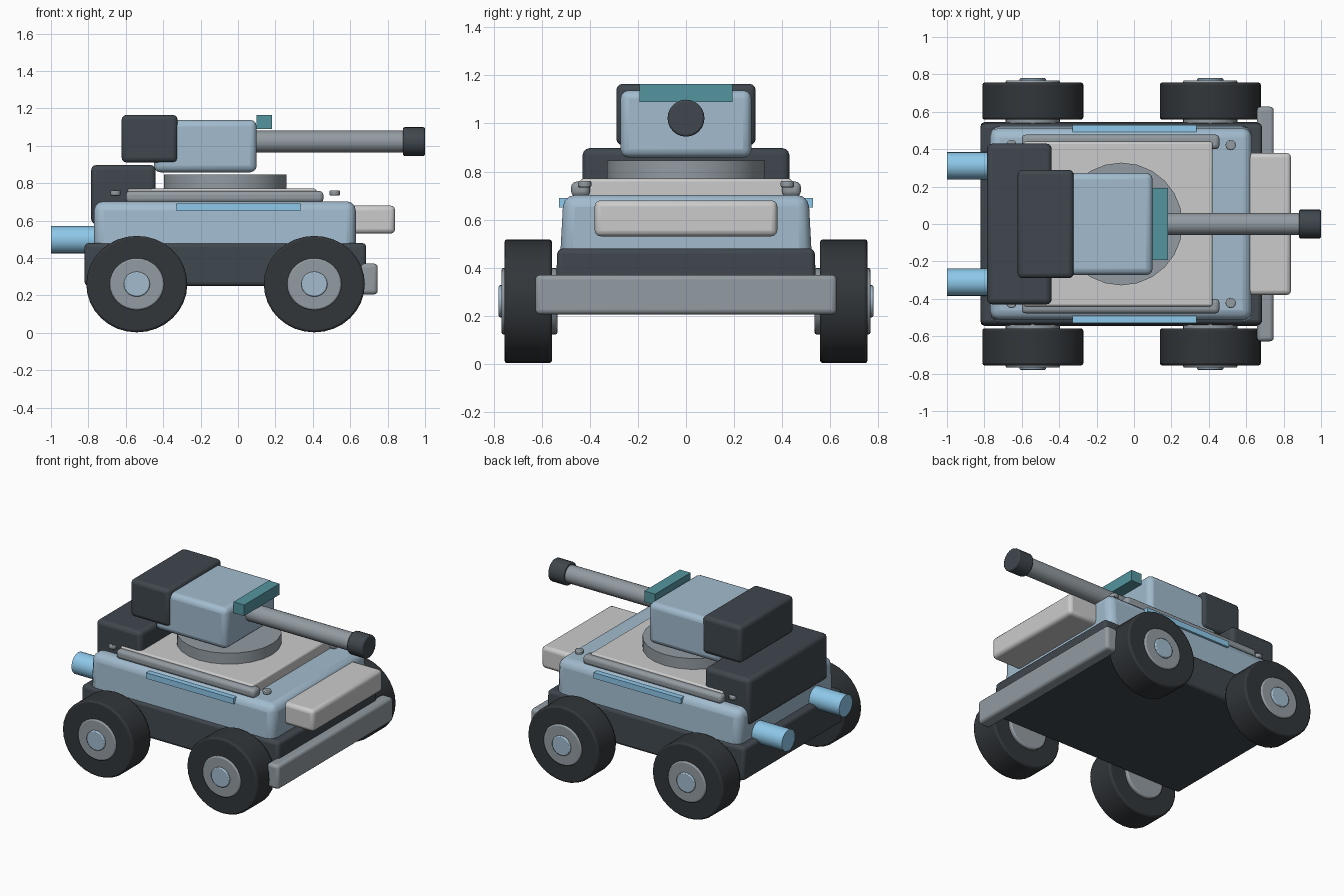
import bpy, bmesh
from math import pi
from mathutils import Matrix

if "Cube" in bpy.data.objects:
    bpy.data.objects.remove(bpy.data.objects["Cube"])


def material(name, r, g, b):
    m = bpy.data.materials.new(name)
    m.diffuse_color = (r, g, b, 1)
    m.use_nodes = True
    m.node_tree.nodes["Principled BSDF"].inputs["Base Color"].default_value = m.diffuse_color
    return m


DARK = material("dark", 0.05, 0.063, 0.075)
TYRE = material("tyre", 0.032, 0.037, 0.042)
BLUE = material("steel_blue", 0.36, 0.50, 0.62)
PALE = material("pale_grey", 0.55, 0.57, 0.56)
GREY = material("mid_grey", 0.29, 0.33, 0.36)
TEAL = material("teal", 0.09, 0.30, 0.35)
SKY = material("sky_blue", 0.27, 0.58, 0.82)


def finish(name, bm, mat, bevel, segments=3):
    me = bpy.data.meshes.new(name)
    bm.to_mesh(me)
    bm.free()
    ob = bpy.data.objects.new(name, me)
    bpy.context.collection.objects.link(ob)
    me.materials.append(mat)
    if bevel:
        mod = ob.modifiers.new("bevel", 'BEVEL')
        mod.width = bevel
        mod.segments = segments
        mod.limit_method = 'ANGLE'
        mod.angle_limit = 0.7
    bpy.ops.object.select_all(action='DESELECT')
    ob.select_set(True)
    bpy.context.view_layer.objects.active = ob
    bpy.ops.object.shade_smooth_by_angle(angle=0.6)
    return ob


def box(name, x, y, z, mat, bevel=0.0, taper=0.0):
    """Box from (min, max) ranges; taper pulls the top in along y."""
    bm = bmesh.new()
    bmesh.ops.create_cube(bm, size=1)
    for v in bm.verts:
        top = v.co.z > 0
        for i, (a, b) in enumerate((x, y, z)):
            v.co[i] = (a + b) / 2 + v.co[i] * (b - a)
        if top and taper:
            v.co.y -= taper if v.co.y > 0 else -taper
    return finish(name, bm, mat, bevel)


def cylinder(name, axis, centre, r, lo, hi, mat, sides=24, bevel=0.0, squash=1.0):
    """Cylinder along an axis between lo and hi; centre holds the full position."""
    bm = bmesh.new()
    rot = {'X': Matrix.Rotation(pi / 2, 4, 'Y'),
           'Y': Matrix.Rotation(pi / 2, 4, 'X'),
           'Z': Matrix()}[axis]
    c = list(centre)
    c['XYZ'.index(axis)] = (lo + hi) / 2
    bmesh.ops.create_cone(bm, cap_ends=True, segments=sides, radius1=r, radius2=r,
                          depth=abs(hi - lo),
                          matrix=Matrix.Translation(c) @ Matrix.Diagonal((1, 1, squash, 1)) @ rot)
    return finish(name, bm, mat, bevel, 2)


# Hull
box("chassis", (-0.82, 0.685), (-0.545, 0.545), (0.25, 0.48), DARK, 0.022, 0.01)
box("upper_hull", (-0.77, 0.63), (-0.525, 0.525), (0.42, 0.703), BLUE, 0.05, 0.015)
box("deck_plate", (-0.59, 0.42), (-0.44, 0.44), (0.69, 0.77), PALE, 0.012)
box("nose_box", (0.56, 0.84), (-0.38, 0.38), (0.53, 0.68), PALE, 0.025)
box("bumper", (0.657, 0.747), (-0.627, 0.627), (0.205, 0.37), GREY, 0.02)
box("engine_box", (-0.785, -0.44), (-0.43, 0.43), (0.58, 0.897), DARK, 0.028)

# Turret
cylinder("turret_ring", 'Z', (-0.068, 0, 0), 0.328, 0.75, 0.845, GREY, 24)
box("turret", (-0.45, 0.10), (-0.273, 0.273), (0.858, 1.138), BLUE, 0.035)
box("turret_bustle", (-0.622, -0.323), (-0.29, 0.29), (0.91, 1.165), DARK, 0.026)
box("sight", (0.10, 0.182), (-0.193, 0.193), (1.09, 1.165), TEAL)
cylinder("barrel", 'X', (0, 0, 1.022), 0.059, 0.05, 0.90, GREY, 24)
cylinder("muzzle", 'X', (0, 0, 1.022), 0.077, 0.882, 1.0, DARK, 24, 0.008)

# Parts repeated on both sides
for side, s in (("right", -1), ("left", 1)):
    def span(a, b):
        return (min(a * s, b * s), max(a * s, b * s))

    box(f"deck_rail_{side}", (-0.60, 0.457), span(0.40, 0.478), (0.695, 0.758), GREY, 0.022)
    box(f"side_strip_{side}", (-0.33, 0.335), span(0.47, 0.528), (0.65, 0.69), SKY)
    cylinder(f"exhaust_{side}", 'X', (0, 0.312 * s, 0.497), 0.073, -1.0, -0.70, SKY, 20)
    for end, x in (("rear", -0.655), ("front", 0.517)):
        cylinder(f"bolt_{end}_{side}", 'Z', (x, 0.422 * s, 0), 0.028, 0.734, 0.761,
                 GREY, 12, 0.006)

    # Wheels, slightly flattened in height
    for end, x in (("rear", -0.541), ("front", 0.408)):
        c = (x, 0, 0.26)
        for part, r, lo, hi, mat, bev in (("tyre", 0.27, 0.558, 0.756, TYRE, 0.012),
                                          ("hub", 0.145, 0.535, 0.768, GREY, 0.008),
                                          ("hub_cap", 0.07, 0.74, 0.78, BLUE, 0.006)):
            cylinder(f"{part}_{end}_{side}", 'Y', c, r, lo * s, hi * s, mat, 32, bev, 0.955)
